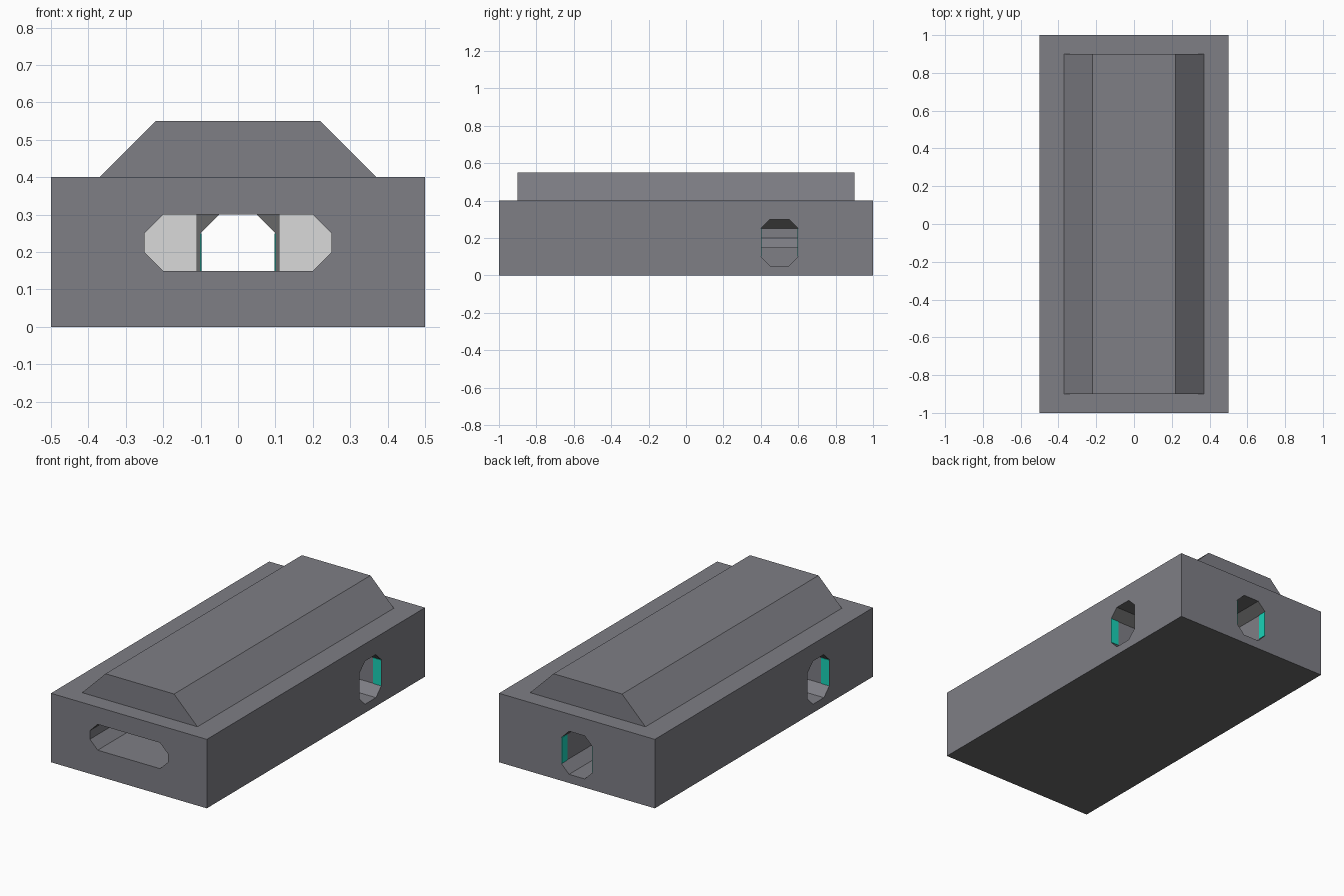
import bpy
import bmesh
from mathutils import Matrix

cube = bpy.data.objects.get("Cube")
if cube:
    bpy.data.objects.remove(cube, do_unlink=True)


def material(name, rgb):
    m = bpy.data.materials.new(name)
    m.use_nodes = True
    m.diffuse_color = (*rgb, 1)
    m.node_tree.nodes["Principled BSDF"].inputs["Base Color"].default_value = (*rgb, 1)
    return m


hull_grey = material("hull grey", (0.21, 0.21, 0.235))
dark_grey = material("dark underside grey", (0.14, 0.14, 0.14))
light_grey = material("light wall grey", (0.70, 0.70, 0.70))
teal = material("teal door frame", (0.01, 0.65, 0.48))


def add_object(name, bm, mats):
    bmesh.ops.recalc_face_normals(bm, faces=bm.faces)
    mesh = bpy.data.meshes.new(name)
    bm.to_mesh(mesh)
    bm.free()
    for m in mats:
        mesh.materials.append(m)
    obj = bpy.data.objects.new(name, mesh)
    bpy.context.collection.objects.link(obj)
    return obj


def prism(name, profile, start, end, axis="y", mats=(hull_grey,)):
    """Extrude a profile of (across, z) points along x or y."""
    bm = bmesh.new()
    place = (lambda a, z, t: (a, t, z)) if axis == "y" else (lambda a, z, t: (t, a, z))
    face = bm.faces.new([bm.verts.new(place(a, z, start)) for a, z in profile])
    ext = bmesh.ops.extrude_face_region(bm, geom=[face])
    moved = [v for v in ext["geom"] if isinstance(v, bmesh.types.BMVert)]
    shift = (0, end - start, 0) if axis == "y" else (end - start, 0, 0)
    bmesh.ops.translate(bm, verts=moved, vec=shift)
    return add_object(name, bm, mats)


def rect(a0, a1, z0, z1):
    return [(a0, z0), (a1, z0), (a1, z1), (a0, z1)]


def octagon(a0, a1, z0, z1, c=0.05):
    return [(a0 + c, z0), (a1 - c, z0), (a1, z0 + c), (a1, z1 - c),
            (a1 - c, z1), (a0 + c, z1), (a0, z1 - c), (a0, z0 + c)]


# Hull block with window slot, doors and passages cut through
hull = prism("hull", rect(-0.5, 0.5, 0, 0.4), -1, 1,
             mats=(hull_grey, dark_grey, light_grey))
cutters = [
    prism("window_cutter", octagon(-0.25, 0.25, 0.15, 0.3), -1.1, 0.6),
    prism("passage_cutter", rect(-0.11, 0.11, 0.15, 0.3), 0.5, 0.7),
    prism("back_door_cutter", octagon(-0.1, 0.1, 0.05, 0.3), 0.7, 1.1),
    prism("left_door_cutter", octagon(0.4, 0.6, 0.05, 0.3), 0.15, 0.6, "x"),
    prism("right_door_cutter", octagon(-0.6, -0.4, 0.05, 0.3), -0.6, -0.15, "x"),
]
for cutter in cutters:
    cutter.hide_render = True
    mod = hull.modifiers.new("cut", "BOOLEAN")
    mod.operation = "DIFFERENCE"
    mod.solver = "EXACT"
    mod.object = cutter
bpy.context.view_layer.update()
deps = bpy.context.evaluated_depsgraph_get()
cut_mesh = bpy.data.meshes.new_from_object(hull.evaluated_get(deps))
hull.modifiers.clear()
hull.data = cut_mesh
for cutter in cutters:
    bpy.data.objects.remove(cutter, do_unlink=True)

# Dark undersides and ceilings, light end wall inside
cut_mesh.materials.clear()
for m in (hull_grey, dark_grey, light_grey):
    cut_mesh.materials.append(m)
for p in cut_mesh.polygons:
    y = p.center.y
    p.material_index = 0
    if p.normal.z < -0.3 or (p.normal.y < -0.9 and y > 0.65):
        p.material_index = 1
    elif p.normal.y < -0.9 and 0.59 < y < 0.61 and abs(p.center.x) < 0.26:
        p.material_index = 2

# Raised roof with sloping sides
prism("roof", [(-0.37, 0.4), (0.37, 0.4), (0.22, 0.55), (-0.22, 0.55)], -0.9, 0.9)


# Teal plates on the upright sides of each doorway
def jamb(name, x, y, size_x, size_y):
    bm = bmesh.new()
    bmesh.ops.create_cube(bm, size=1, matrix=Matrix.Translation((x, y, 0.175))
                          @ Matrix.Diagonal((size_x, size_y, 0.15, 1)))
    add_object(name, bm, (teal,))


for s in (-1, 1):
    end = "left" if s > 0 else "right"
    jamb(f"back_door_frame_{end}", s * 0.099, 0.974, 0.004, 0.05)
    for t in (-1, 1):
        edge = "rear" if t > 0 else "front"
        jamb(f"{end}_door_frame_{edge}", s * 0.474, s * 0.5 + t * 0.099, 0.05, 0.004)
